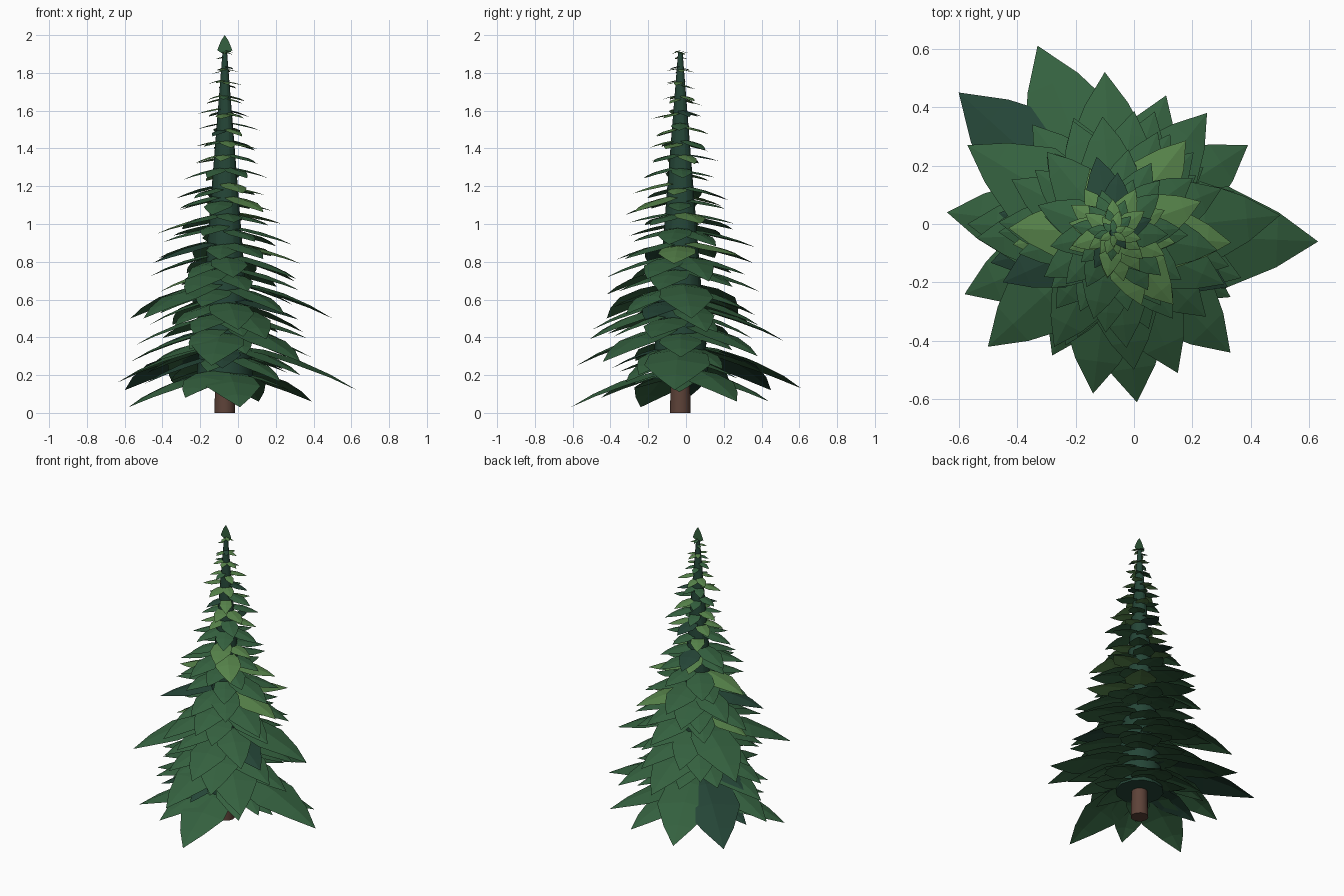
import bpy, bmesh, math, random
from mathutils import Vector

if "Cube" in bpy.data.objects:
    bpy.data.objects.remove(bpy.data.objects["Cube"])

random.seed(11)
CX, CY = -0.07, -0.03


def material(name, rgb):
    m = bpy.data.materials.new(name)
    m.diffuse_color = (*rgb, 1)
    m.use_nodes = True
    m.node_tree.nodes["Principled BSDF"].inputs["Base Color"].default_value = m.diffuse_color
    return m


mid = material("mid_green", (0.035, 0.12, 0.05))
light = material("light_green", (0.095, 0.23, 0.07))
dark = material("dark_green", (0.018, 0.06, 0.038))
bark = material("bark", (0.11, 0.055, 0.04))


def lerp_table(table, z):
    for (a, ra), (b, rb) in zip(table, table[1:]):
        if z <= b:
            return ra + (rb - ra) * max(0, (z - a) / (b - a))
    return table[-1][1]


def cone(name, r1, r2, z0, z1, sides, mat):
    bpy.ops.mesh.primitive_cone_add(vertices=sides, radius1=r1, radius2=r2, depth=z1 - z0,
                                    location=(CX, CY, (z0 + z1) / 2))
    ob = bpy.context.object
    ob.name = name
    ob.data.materials.append(mat)
    bpy.ops.object.shade_smooth_by_angle(angle=math.radians(50))


def leaf(bm, angle, z0, reach, droop, mat):
    """Pointed blade with a raised midrib, arching down to its tip."""
    out = Vector((math.cos(angle), math.sin(angle), 0))
    side = Vector((-out.y, out.x, 0))
    rows = []
    for t, w in ((0.05, 0.07), (0.3, 0.22), (0.55, 0.25), (0.8, 0.135)):
        c = Vector((CX, CY, z0 - droop * t ** 1.9)) + out * reach * t
        h = w * reach
        rows.append([bm.verts.new(c + side * s * h - Vector((0, 0, abs(s) * h * 0.16)))
                     for s in (-1, 0, 1)])
    tip = bm.verts.new(Vector((CX, CY, z0 - droop)) + out * reach)
    for a, b in zip(rows, rows[1:]):
        for i in (0, 1):
            bm.faces.new((a[i], b[i], b[i + 1], a[i + 1])).material_index = mat
    for i in (0, 1):
        bm.faces.new((rows[-1][i], tip, rows[-1][i + 1])).material_index = mat


def finish(bm, name):
    me = bpy.data.meshes.new(name)
    bm.to_mesh(me)
    bm.free()
    for m in (mid, light, dark):
        me.materials.append(m)
    bpy.context.collection.objects.link(bpy.data.objects.new(name, me))


# Trunk and the dark foliage core
cone("trunk", 0.055, 0.045, 0, 0.4, 12, bark)
cone("foliage_core", 0.15, 0.012, 0.18, 1.91, 12, dark)

# Longest lower leaves: tip x, y, z
bm = bmesh.new()
TIPS = [(0.63, -0.06, 0.12), (0.01, -0.61, 0.03), (-0.33, 0.61, 0.13), (-0.64, 0.04, 0.16),
        (-0.60, 0.45, 0.12), (-0.10, 0.52, 0.38), (0.11, 0.44, 0.06), (0.25, 0.38, 0.3),
        (0.39, 0.27, 0.06), (0.50, 0.03, 0.5), (0.33, -0.25, 0.2), (0.33, -0.44, 0.27),
        (0.15, -0.51, 0.39), (-0.14, -0.58, 0.25), (-0.28, -0.45, 0.08), (-0.57, 0.0, 0.27),
        (-0.50, -0.42, 0.5), (-0.58, -0.24, 0.03), (-0.57, 0.27, 0.5)]
for x, y, z in TIPS:
    dx, dy = x - CX, y - CY
    r = math.hypot(dx, dy)
    leaf(bm, math.atan2(dy, dx), z + 0.34 * r, r, 0.34 * r,
         2 if y > 0.44 and x < -0.5 else 0)
finish(bm, "lower_branches")

# Whorls of shorter leaves up the tree
REACH = [(0.2, 0.36), (0.45, 0.42), (0.7, 0.42), (0.95, 0.37), (1.1, 0.31), (1.28, 0.21),
         (1.5, 0.175), (1.7, 0.105), (1.9, 0.05)]
bm = bmesh.new()
TIERS = 23
for k in range(TIERS):
    z = 0.22 + 1.68 * k / (TIERS - 1)
    count = 7 if 0.5 < z < 1.2 else 6
    for i in range(count):
        a = math.tau * i / count + k * 2.4 + random.uniform(-0.15, 0.15)
        r = lerp_table(REACH, z) * random.uniform(0.8, 1.13)
        p = random.random()
        chance = max(0, min(0.6, (z - 0.65) * 0.6))
        mat = 1 if p < chance else (2 if p > 0.95 else 0)
        sag = random.uniform(0.26, 0.36) if z < 0.9 else random.uniform(0.18, 0.28)
        leaf(bm, a, z + random.uniform(-0.02, 0.02), r, r * sag, mat)
finish(bm, "upper_branches")

# Flat upright leaf at the very top
bm = bmesh.new()
prof = [(-0.01, 1.9), (0.01, 1.9), (0.04, 1.92), (0.02, 1.97), (0, 2.0), (-0.02, 1.97), (-0.04, 1.92)]
bm.faces.new([bm.verts.new((CX + x, CY, z)) for x, z in prof])
finish(bm, "top_leaf")
